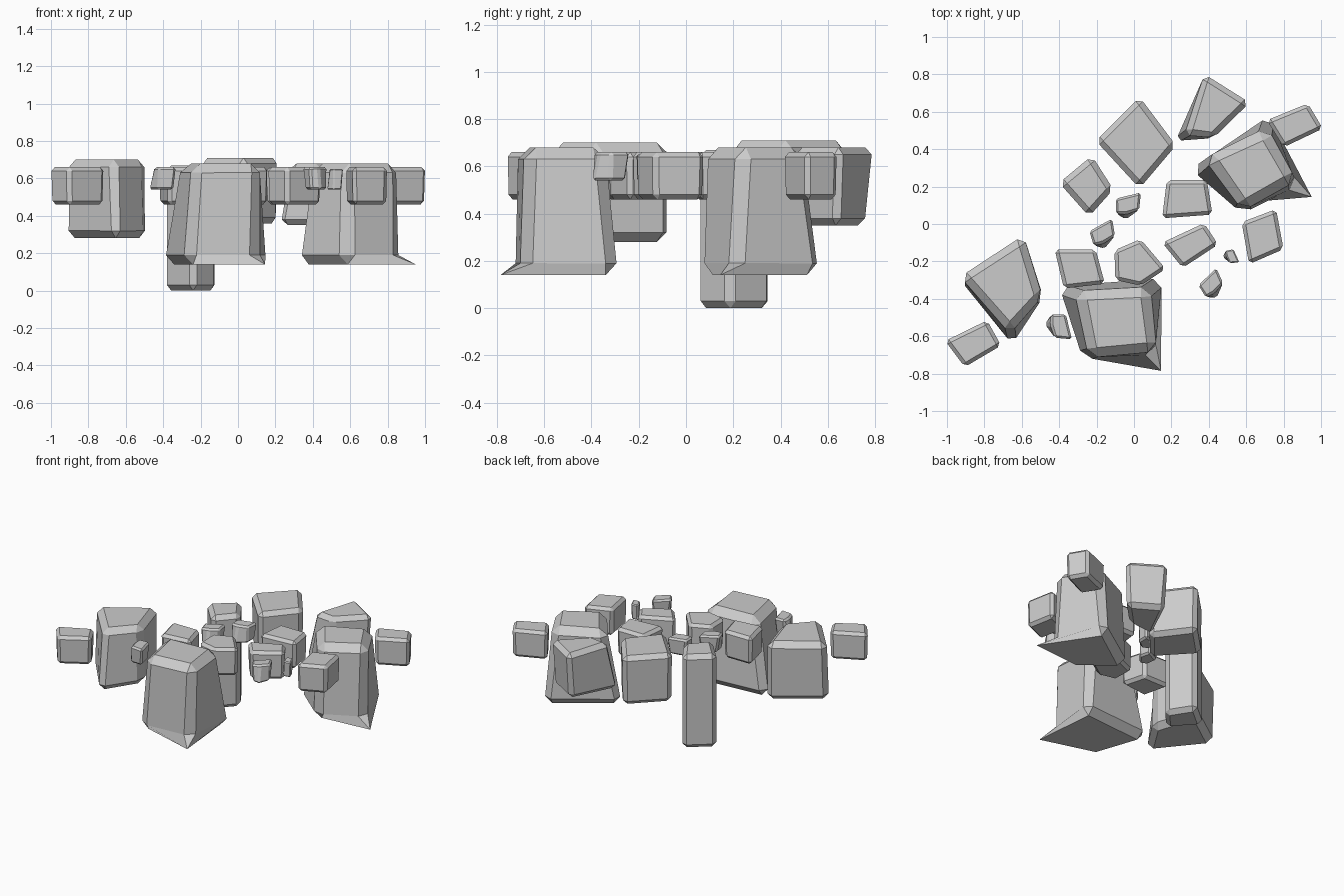
import bpy, bmesh, math
from mathutils import Vector

if "Cube" in bpy.data.objects:
    bpy.data.objects.remove(bpy.data.objects["Cube"])


def stone(name, top, z0, z1, bevel, bottom=None, taper=1.0, spike=None):
    """Chamfered rock: a polygon prism with its own top and bottom outline."""
    n = len(top)
    cx = sum(p[0] for p in top) / n
    cy = sum(p[1] for p in top) / n
    if bottom is None:
        bottom = [(cx + (x - cx) * taper, cy + (y - cy) * taper) for x, y in top]
    bm = bmesh.new()
    lo = [bm.verts.new((x, y, z0)) for x, y in bottom]
    hi = [bm.verts.new((x, y, z1)) for x, y in top]
    bm.faces.new(lo)
    bm.faces.new(hi)
    for i in range(n):
        j = (i + 1) % n
        bm.faces.new((lo[i], lo[j], hi[j], hi[i]))
    bmesh.ops.recalc_face_normals(bm, faces=bm.faces[:])
    bmesh.ops.bevel(bm, geom=bm.edges[:], offset=bevel, offset_type='OFFSET',
                    segments=1, profile=0.5, affect='EDGES', clamp_overlap=True)
    if spike:
        # pull one underside corner out to a point
        target = Vector((spike[0], spike[1], z0))
        v = min((v for v in bm.verts if v.co.z < z0 + 0.02),
                key=lambda v: (v.co - target).length)
        v.co = target
    bmesh.ops.recalc_face_normals(bm, faces=bm.faces[:])
    mesh = bpy.data.meshes.new(name)
    bm.to_mesh(mesh)
    bm.free()
    ob = bpy.data.objects.new(name, mesh)
    bpy.context.collection.objects.link(ob)
    return ob


# two large flared rocks with a spiked underside corner
stone("flared_rock_right", [(.38, .36), (.71, .51), (.87, .235), (.58, .07)],
      .14, .68, .05, spike=(.95, .145),
      bottom=[(.295, .285), (.73, .59), (.875, .20), (.58, .055)])
stone("flared_rock_front", [(-.31, -.36), (.08, -.34), (.125, -.68), (-.24, -.715)],
      .14, .68, .05, spike=(.145, -.785),
      bottom=[(-.41, -.33), (.16, -.285), (.11, -.70), (-.275, -.725)])

# medium rocks
stone("left_rock", [(-.59, -.06), (-.49, -.39), (-.665, -.58), (-.93, -.28)],
      .28, .70, .04,
      bottom=[(-.59, -.06), (-.485, -.39), (-.65, -.65), (-.93, -.30)])
stone("back_rock", [(.03, .68), (.225, .42), (.03, .19), (-.205, .445)],
      .36, .71, .03, taper=.97)
stone("back_right_rock", [(.375, .805), (.62, .65), (.425, .46), (.275, .48)],
      .35, .68, .03,
      bottom=[(.38, .77), (.60, .64), (.425, .46), (.215, .44)])
stone("tall_pillar_rock", [(-.225, .365), (-.11, .185), (-.24, .04), (-.40, .22)],
      .0, .67, .03)

# small blocks
blocks = [
    [(.71, .555), (.93, .645), (1.01, .51), (.80, .41)],
    [(-1.01, -.625), (-.785, -.515), (-.71, -.65), (-.905, -.765)],
    [(.575, .01), (.76, .08), (.80, -.135), (.615, -.215)],
    [(.175, .235), (.39, .235), (.42, .05), (.15, .03)],
    [(.15, -.10), (.375, .005), (.45, -.11), (.26, -.235)],
    [(-.425, -.135), (-.205, -.135), (-.155, -.32), (-.375, -.345)],
    [(-.105, -.14), (.035, -.08), (.17, -.24), (.035, -.33), (-.10, -.30)],
]
for k, outline in enumerate(blocks):
    stone(f"small_block_{k + 1}", outline, .46, .66, .02, taper=.96)

# pebbles: one shape, turned and scaled
PEBBLE_TOP = [(-.07, .03), (.068, .065), (.058, -.03), (-.01, -.05), (-.066, -.05)]
PEBBLE_LOW = [(-.05, .03), (.055, .05), (.055, -.03), (-.015, -.085), (-.06, -.05)]


def place(points, x, y, size, deg):
    c, s = math.cos(math.radians(deg)) * size, math.sin(math.radians(deg)) * size
    return [(x + c * px - s * py, y + s * px + c * py) for px, py in points]


for k, (x, y, size, deg) in enumerate([
        (-.03, .105, 1, 0), (-.165, -.05, 1, 15), (-.395, -.55, 1, -90),
        (.415, -.32, .95, 30), (.522, -.175, .55, -80)]):
    stone(f"pebble_{k + 1}", place(PEBBLE_TOP, x, y, size, deg), .54, .66 - .01 * (size < .9),
          .012 * size, bottom=place(PEBBLE_LOW, x, y, size, deg))
